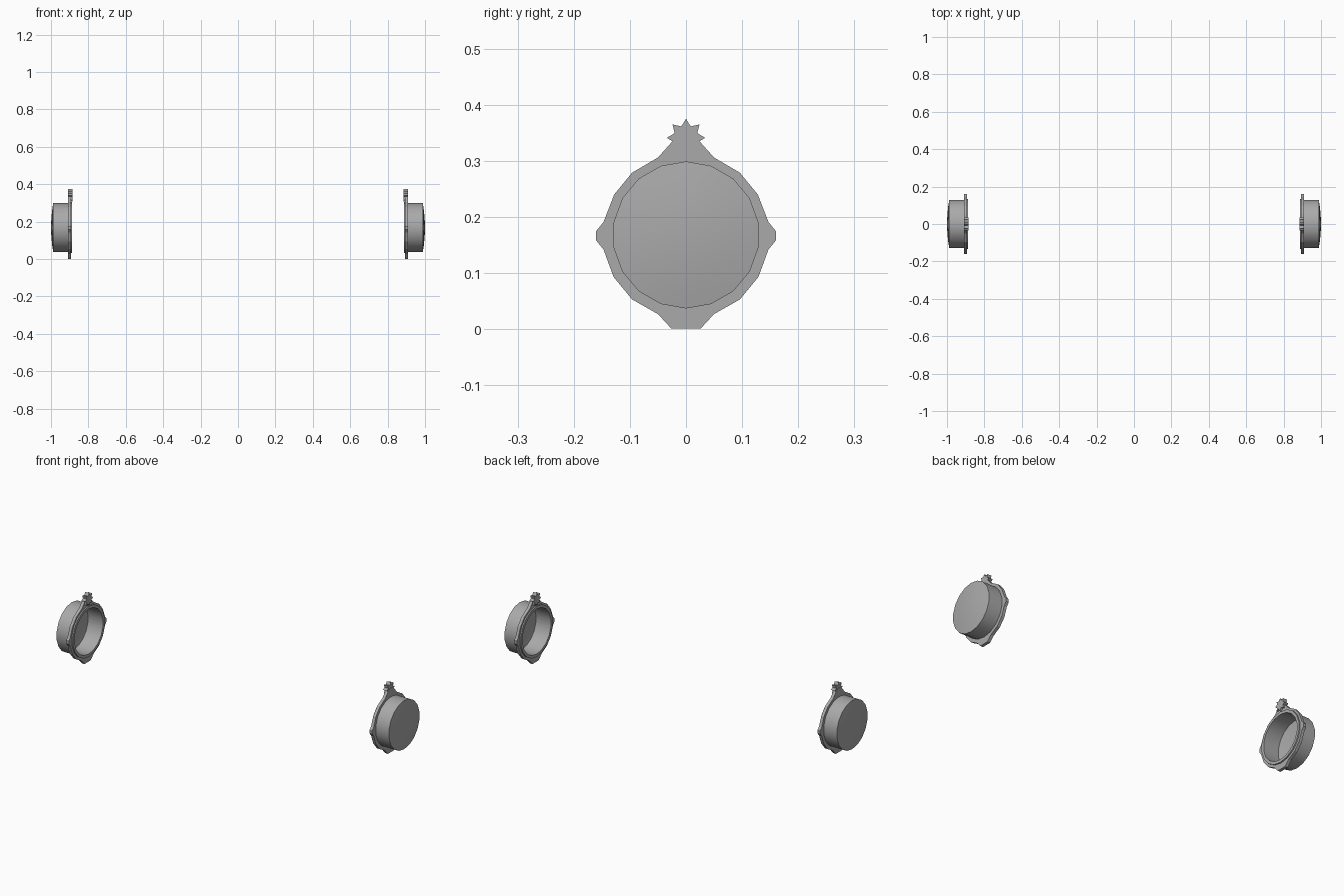
import bpy, bmesh, math

if "Cube" in bpy.data.objects:
    bpy.data.objects.remove(bpy.data.objects["Cube"])

CZ = 0.168   # centre height of the cups
SEG = 18

grey = bpy.data.materials.new("dark_grey")
grey.diffuse_color = (0.4, 0.4, 0.4, 1)
grey.use_nodes = True
grey.node_tree.nodes["Principled BSDF"].inputs["Base Color"].default_value = grey.diffuse_color


def finish(name, bm, smooth=True):
    bmesh.ops.recalc_face_normals(bm, faces=bm.faces)
    me = bpy.data.meshes.new(name)
    bm.to_mesh(me)
    bm.free()
    me.materials.append(grey)
    ob = bpy.data.objects.new(name, me)
    bpy.context.collection.objects.link(ob)
    if smooth:
        bpy.context.view_layer.objects.active = ob
        ob.select_set(True)
        bpy.ops.object.shade_smooth_by_angle(angle=math.radians(30))
        ob.select_set(False)
    return ob


def lathe(name, profile, closed=False):
    """Spin an (x, radius) profile around the cup axis."""
    bm = bmesh.new()
    rings = []
    for x, r in profile:
        if r == 0:
            rings.append([bm.verts.new((x, 0, CZ))] * SEG)
        else:
            rings.append([bm.verts.new((x, r * math.sin(i * math.tau / SEG),
                                        CZ + r * math.cos(i * math.tau / SEG)))
                          for i in range(SEG)])
    pairs = list(zip(rings, rings[1:])) + ([(rings[-1], rings[0])] if closed else [])
    for a, b in pairs:
        for i in range(SEG):
            j = (i + 1) % SEG
            bm.faces.new(list(dict.fromkeys((a[i], a[j], b[j], b[i]))))
    return finish(name, bm)


def loft(name, outline, inner, x0, x1):
    """Extrude a y/z outline in x, with an optional inner hole outline."""
    bm = bmesh.new()
    n = len(outline)
    mk = lambda pts, x: [bm.verts.new((x, y, z)) for y, z in pts]
    o0, o1 = mk(outline, x0), mk(outline, x1)
    loops = [(o0, o1)]
    if inner:
        i0, i1 = mk(inner, x0), mk(inner, x1)
        loops += [(i0, i1), (o0, i0), (o1, i1)]
    else:
        bm.faces.new(o0)
        bm.faces.new(o1)
    for a, b in loops:
        for i in range(n):
            j = (i + 1) % n
            bm.faces.new((a[i], a[j], b[j], b[i]))
    return finish(name, bm, False)


# flange outline with lugs at the sides, foot and neck
half = [(0, 0.345), (0.018, 0.342), (0.032, 0.326), (0.05, 0.306), (0.096, 0.279),
        (0.128, 0.240), (0.147, 0.191), (0.16, 0.175), (0.16, 0.158), (0.147, 0.142),
        (0.129, 0.093), (0.096, 0.053), (0.05, 0.027), (0.026, 0.001)]
outline = half + [(-y, z) for y, z in reversed(half[1:])]
hole = []
for y, z in outline:
    d = math.hypot(y, z - CZ)
    hole.append((y * 0.122 / d, CZ + (z - CZ) * 0.122 / d))

# eight-pointed adjusting star
star = []
for i in range(16):
    r = 0.022 if i % 2 else 0.034
    a = i * math.tau / 16
    star.append((r * math.sin(a), 0.341 + r * math.cos(a)))

parts = [
    # hollow cup with shallow domed end
    lathe("cup", [(1.0, 0), (0.998, 0.05), (0.9935, 0.095), (0.988, 0.131), (0.895, 0.131),
                  (0.895, 0.121), (0.976, 0.121), (0.982, 0.085), (0.986, 0)]),
    # raised rim around the opening
    lathe("rim", [(0.887, 0.136), (0.905, 0.136), (0.905, 0.121), (0.887, 0.121)], True),
    # flange sits just in front of the star on the outer side
    loft("flange", outline, hole, 0.894, 0.910),
    loft("star_knob", star, None, 0.885, 0.908),
]

# matching piece on the other side
for ob in parts:
    m = ob.modifiers.new("mirror", 'MIRROR')
    m.use_axis = (True, False, False)
    m.use_mirror_merge = False
